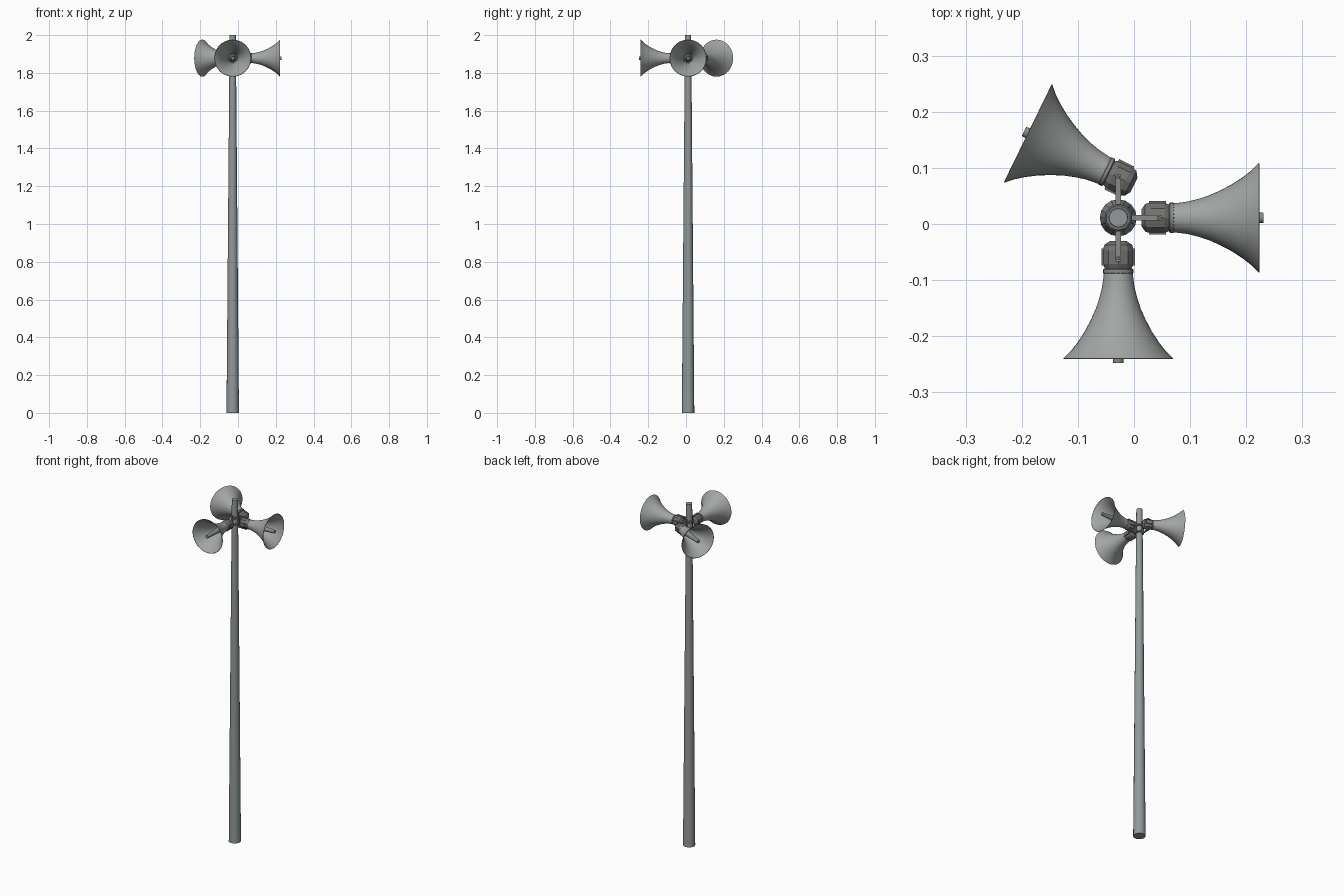
import bpy, bmesh, math
from mathutils import Matrix, Vector

if "Cube" in bpy.data.objects:
    bpy.data.objects.remove(bpy.data.objects["Cube"])

PX, PY, PZ = -0.028, 0.011, 1.878   # pole axis and horn height
ARM, MOUTH = 0.072, 0.179           # pole to pivot, pivot to horn mouth


def mat(name, c):
    m = bpy.data.materials.new(name)
    m.diffuse_color = (*c, 1)
    m.use_nodes = True
    m.node_tree.nodes["Principled BSDF"].inputs["Base Color"].default_value = m.diffuse_color
    return m


POLE = mat("pole grey", (0.29, 0.32, 0.33))
HORN = mat("horn grey", (0.36, 0.38, 0.375))
DARK = mat("dark metal", (0.17, 0.17, 0.162))
STEEL = mat("bracket grey", (0.25, 0.26, 0.255))


def finish(name, bm, material, matrix, smooth=None):
    bmesh.ops.recalc_face_normals(bm, faces=bm.faces)
    me = bpy.data.meshes.new(name)
    bm.to_mesh(me)
    bm.free()
    me.materials.append(material)
    me.transform(matrix)
    ob = bpy.data.objects.new(name, me)
    bpy.context.collection.objects.link(ob)
    if smooth:
        bpy.ops.object.select_all(action='DESELECT')
        ob.select_set(True)
        bpy.context.view_layer.objects.active = ob
        bpy.ops.object.shade_smooth_by_angle(angle=math.radians(smooth))
    return ob


def lathe(name, profile, sides, material, matrix, smooth=None, loop=False, turn=0.0):
    """Revolve (distance, radius) points round the local x axis."""
    bm = bmesh.new()
    rings = []
    for d, r in profile:
        rings.append([bm.verts.new((d, r * math.cos(2 * math.pi * (i + turn) / sides),
                                    r * math.sin(2 * math.pi * (i + turn) / sides)))
                      for i in range(sides)])
    pairs = list(zip(rings, rings[1:]))
    if loop:
        pairs.append((rings[-1], rings[0]))
    else:
        bm.faces.new(rings[0])
        bm.faces.new(rings[-1])
    for a, b in pairs:
        for i in range(sides):
            j = (i + 1) % sides
            bm.faces.new((a[i], a[j], b[j], b[i]))
    return finish(name, bm, material, matrix, smooth)


def box(name, centre, size, material, matrix):
    bm = bmesh.new()
    bmesh.ops.create_cube(bm, size=1)
    for v in bm.verts:
        v.co = Vector(centre) + Vector([v.co[k] * size[k] for k in range(3)])
    return finish(name, bm, material, matrix)


# tapered pole and the clamp collars that hold the brackets
UP = Matrix.Translation((PX, PY, 0)) @ Matrix.Rotation(-math.pi / 2, 4, 'Y')
lathe("pole", [(0, 0.033), (2.0, 0.0165)], 16, POLE, UP, 30)
for s in (-1, 1):
    z = PZ + s * 0.020
    lathe("pole_collar", [(z - 0.006, 0.022), (z - 0.004, 0.025),
                          (z + 0.004, 0.025), (z + 0.006, 0.022)], 10, DARK, UP)

# outer horn flare, then the same curve inset for the inner wall
flare = [(0.026, 0.026), (0.036, 0.0268), (0.052, 0.029), (0.070, 0.0335), (0.090, 0.040),
         (0.110, 0.049), (0.130, 0.0595), (0.150, 0.0725), (0.166, 0.085), (MOUTH, 0.098)]
shell = flare + [(d + 0.0005, r - 0.002) for d, r in reversed(flare)]

# (bracket direction, horn direction) in degrees
for arm_deg, horn_deg in ((0, 0), (-90, -90), (90, 154)):
    base = Matrix.Translation((PX, PY, PZ)) @ Matrix.Rotation(math.radians(arm_deg), 4, 'Z')
    pivot = base @ Matrix.Translation((ARM, 0, 0))
    aim = Matrix.Translation(pivot.translation) @ Matrix.Rotation(math.radians(horn_deg), 4, 'Z')

    # horn, throat ring and centre plug
    lathe("horn", shell, 40, HORN, aim, 40, loop=True)
    lathe("throat_ring", [(0.018, 0.024), (0.020, 0.027), (0.026, 0.027), (0.029, 0.024)],
          24, STEEL, aim, 30)
    lathe("centre_plug", [(0.028, 0.020), (0.10, 0.0145), (0.180, 0.0095),
                          (0.187, 0.009)], 16, STEEL, aim, 30)

    # chunky faceted driver with raised side pads
    lathe("driver", [(-0.031, 0.015), (-0.024, 0.026), (-0.014, 0.029), (0.010, 0.029),
                     (0.018, 0.025), (0.021, 0.020)], 10, DARK, aim, turn=0.5)
    for s in (-1, 1):
        box("driver_pad", (-0.002, s * 0.027, 0), (0.030, 0.006, 0.022), DARK, aim)

    # U-shaped yoke: plate at the pole, arms above and below, pivot bolts
    box("yoke_back", (0.027, 0, 0), (0.007, 0.010, 0.070), STEEL, base)
    for s in (-1, 1):
        box("yoke_arm", (0.0505, 0, s * 0.0325), (0.054, 0.010, 0.005), STEEL, base)
        lathe("pivot_bolt", [(s * 0.024, 0.0035), (s * 0.038, 0.0035)], 8, DARK,
              pivot @ Matrix.Rotation(-math.pi / 2, 4, 'Y'))
        box("yoke_stub", (0.022, 0, s * 0.020), (0.016, 0.010, 0.008), STEEL, base)
